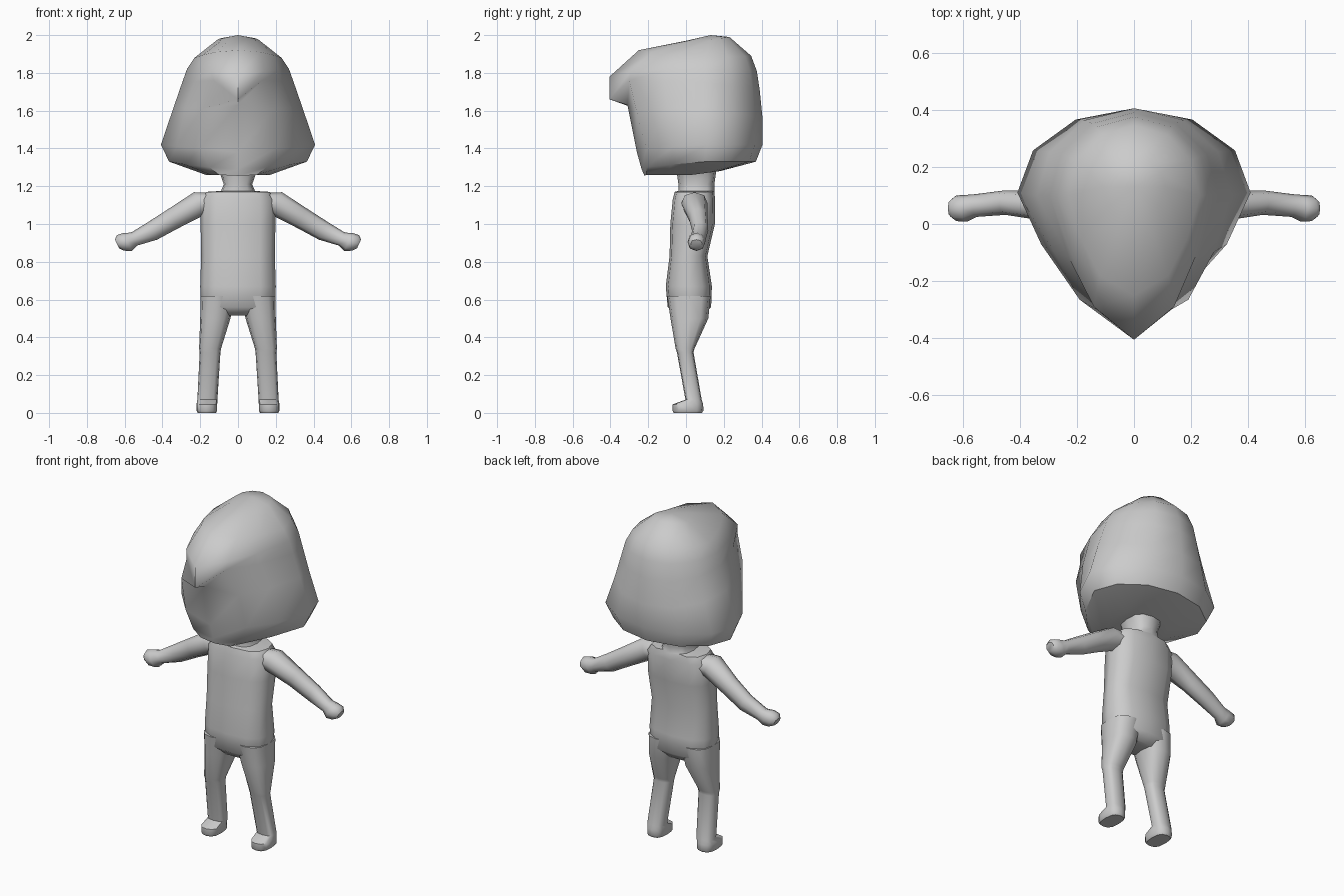
import bpy
import bmesh
import math
from mathutils import Vector

old = bpy.data.objects.get("Cube")
if old:
    bpy.data.objects.remove(old)

grey = bpy.data.materials.new("plain grey")
grey.use_nodes = True
colour = (0.6, 0.6, 0.6, 1)
grey.diffuse_color = colour
grey.node_tree.nodes["Principled BSDF"].inputs["Base Color"].default_value = colour


def loft(name, rings, angle=50, tip=None):
    """Skin a stack of closed rings and cap both ends."""
    bm = bmesh.new()
    rows = [[bm.verts.new(p) for p in ring] for ring in rings]
    n = len(rows[0])
    for a, b in zip(rows, rows[1:]):
        for i in range(n):
            j = (i + 1) % n
            bm.faces.new((a[i], a[j], b[j], b[i]))
    bm.faces.new(rows[0])
    if tip:
        top = bm.verts.new(tip)
        for i in range(n):
            bm.faces.new((rows[-1][i], rows[-1][(i + 1) % n], top))
    else:
        bm.faces.new(rows[-1])
    bmesh.ops.recalc_face_normals(bm, faces=bm.faces)
    mesh = bpy.data.meshes.new(name)
    bm.to_mesh(mesh)
    bm.free()
    mesh.materials.append(grey)
    obj = bpy.data.objects.new(name, mesh)
    bpy.context.collection.objects.link(obj)
    bpy.ops.object.select_all(action="DESELECT")
    obj.select_set(True)
    bpy.context.view_layer.objects.active = obj
    bpy.ops.object.shade_smooth_by_angle(angle=math.radians(angle))
    return obj


def oval(x, y, z, ru, rv, u=(1, 0, 0), v=(0, 1, 0), power=0.75, sides=12):
    """Slightly squared oval ring spanned by the directions u and v."""
    ring = []
    for i in range(sides):
        t = math.tau * i / sides
        c, s = math.cos(t), math.sin(t)
        a = math.copysign(abs(c) ** power, c) * ru
        b = math.copysign(abs(s) ** power, s) * rv
        ring.append(Vector((x, y, z)) + a * Vector(u) + b * Vector(v))
    return ring


def head_ring(front, edge, wide, back):
    """Symmetric ring through the face centre, hair edge, side and back."""
    f, e, w, b = Vector((0, *front)), Vector(edge), Vector(wide), Vector((0, *back))
    half = [e, (e + w) / 2 + Vector((0.1, -0.1, 0)) * (w.x - e.x), w]
    for t in (math.pi / 6, math.pi / 3):
        k = math.sin(t)
        half.append(Vector((w.x * math.cos(t), w.y + (b.y - w.y) * k,
                            w.z + (b.z - w.z) * k)))
    mirrored = [Vector((-p.x, p.y, p.z)) for p in reversed(half)]
    return [f] + half + [b] + mirrored


# Head: bobbed hair with a pointed fringe above a recessed face
loft("head_and_hair", [
    head_ring((-0.22, 1.255), (0.1, -0.21, 1.26), (0.17, 0.03, 1.26), (0.18, 1.28)),
    head_ring((-0.235, 1.29), (0.15, -0.21, 1.3), (0.365, 0.1, 1.33), (0.37, 1.33)),
    head_ring((-0.26, 1.38), (0.2, -0.21, 1.4), (0.408, 0.11, 1.42), (0.405, 1.42)),
    head_ring((-0.31, 1.63), (0.19, -0.265, 1.61), (0.34, 0.1, 1.62), (0.405, 1.56)),
    head_ring((-0.405, 1.66), (0.13, -0.3, 1.76), (0.295, 0.1, 1.75), (0.39, 1.71)),
    head_ring((-0.405, 1.78), (0.14, -0.29, 1.81), (0.27, 0.1, 1.82), (0.375, 1.81)),
    head_ring((-0.25, 1.92), (0.12, -0.18, 1.91), (0.23, 0.1, 1.88), (0.345, 1.89)),
    head_ring((0, 1.97), (0.05, 0.01, 1.97), (0.11, 0.13, 1.975), (0.23, 1.99)),
], angle=45, tip=(0, 0.13, 2))

# Torso and neck in one skin
loft("torso", [oval(0, *r) for r in [
    (0.02, 0.515, 0.17, 0.07), (0.018, 0.56, 0.197, 0.115),
    (0.015, 0.67, 0.2, 0.122), (0.013, 0.83, 0.195, 0.1),
    (0.035, 1, 0.198, 0.118), (0.042, 1.13, 0.198, 0.112),
    (0.045, 1.17, 0.17, 0.105), (0.055, 1.175, 0.09, 0.095),
    (0.055, 1.21, 0.075, 0.095), (0.055, 1.28, 0.1, 0.105)]])

# Limbs, one of each per side
arm_up = (0.42, 0, 0.9)
for side, s in (("left", 1), ("right", -1)):
    leg = [(0.105, 0.015, 0.62, 0.093, 0.115), (0.12, 0.018, 0.5, 0.08, 0.1),
           (0.148, -0.005, 0.34, 0.058, 0.05), (0.148, -0.004, 0.32, 0.055, 0.044),
           (0.162, 0.04, 0.07, 0.053, 0.043), (0.165, 0.01, 0.045, 0.055, 0.081),
           (0.165, 0.01, 0.012, 0.055, 0.082), (0.165, 0.01, 0, 0.048, 0.075)]
    loft(side + "_leg", [oval(s * x, *rest) for x, *rest in leg])

    arm = [(0.12, 0.045, 1.11, 0.06, 0.07), (0.205, 0.045, 1.108, 0.067, 0.07),
           (0.34, 0.065, 1.03, 0.058, 0.05), (0.45, 0.075, 0.965, 0.053, 0.043),
           (0.55, 0.065, 0.92, 0.038, 0.04), (0.585, 0.055, 0.905, 0.053, 0.047),
           (0.622, 0.055, 0.9, 0.046, 0.045), (0.641, 0.055, 0.895, 0.025, 0.03)]
    up = (s * arm_up[0], 0, arm_up[2])
    loft(side + "_arm", [oval(s * x, *rest, u=up, power=0.9, sides=8)
                         for x, *rest in arm])
